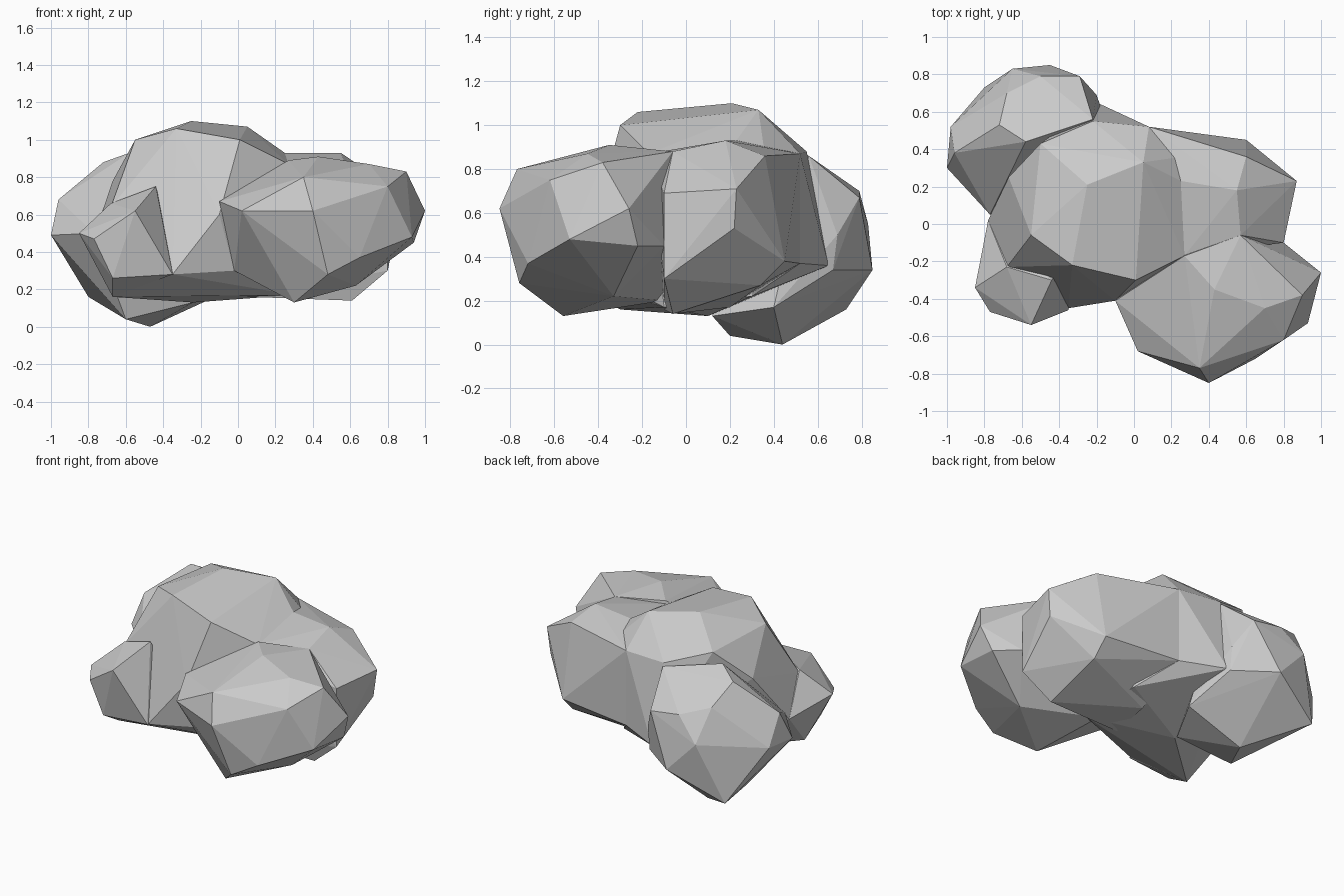
import bpy, bmesh


def lobe(name, corners):
    """One faceted boulder lump: the convex hull of a few corner points."""
    bm = bmesh.new()
    for p in corners:
        bm.verts.new(p)
    bmesh.ops.convex_hull(bm, input=bm.verts[:])
    loose = [v for v in bm.verts if not v.link_faces]
    bmesh.ops.delete(bm, geom=loose, context='VERTS')
    bmesh.ops.recalc_face_normals(bm, faces=bm.faces[:])
    mesh = bpy.data.meshes.new(name)
    bm.to_mesh(mesh)
    bm.free()
    ob = bpy.data.objects.new(name, mesh)
    bpy.context.collection.objects.link(ob)
    return ob


# tall middle lump
rock = lobe("rock", [
    (-.25, .21, 1.1), (.05, .33, 1.07), (.01, -.3, 1.0), (-.33, -.22, 1.06),
    (-.55, -.06, 1.0), (-.5, .43, .98), (-.22, .55, .88), (.08, .52, .87),
    (-.67, .25, .78), (-.78, .02, .45), (-.68, -.23, .64), (-.35, -.45, .28),
    (-.02, -.34, .3), (-.1, -.41, .6), (-.67, -.3, .16), (-.24, .1, .13),
    (.08, .52, .37), (-.2, .57, .65), (-.2, .65, .36), (.25, .23, .93),
    (.26, .36, .86), (.27, -.17, .87), (.3, -.1, .17), (.25, .3, .22)])

# low back-left lump
back_left = lobe("back_left_lump", [
    (-1, .3, .49), (-.98, .52, .5), (-.96, .38, .68), (-.72, .53, .88),
    (-.8, .73, .16), (-.65, .83, .55), (-.45, .85, .34), (-.5, .79, .7),
    (-.29, .79, .67), (-.2, .69, .5), (-.58, .44, .93), (-.22, .56, .86),
    (-.68, .7, .76), (-.47, .44, 0), (-.6, .2, .04), (-.2, .67, .34),
    (-.1, .4, .17), (-.24, .12, .13), (-.77, .05, .5)])

# big front-right lump
front_right = lobe("front_right_lump", [
    (1, -.26, .62), (.93, -.53, .48), (.9, -.38, .83), (.8, -.62, .75),
    (.7, -.45, .87), (.57, -.06, .88), (.27, -.17, .89), (.43, -.35, .91),
    (.35, -.77, .8), (.4, -.85, .62), (.02, -.68, .62), (-.1, -.41, .67),
    (-.02, -.34, .3), (.48, -.76, .28), (.3, -.56, .13), (.65, -.72, .37),
    (.63, -.33, .22), (.94, -.22, .45), (.8, -.1, .45), (.2, -.1, .2)])

# squarish back-right lump
back_right = lobe("back_right_lump", [
    (.57, -.06, .88), (.8, -.1, .69), (.8, -.1, .3), (.87, .23, .71),
    (.85, .22, .53), (.55, .18, .93), (.25, .23, .93), (.27, -.17, .87),
    (.6, .36, .86), (.6, .45, .38), (.08, .52, .87), (.08, .52, .37),
    (.61, -.06, .14), (.6, .34, .27), (.05, -.1, .16), (.1, .2, .17)])

# small front-left lump
front_left = lobe("front_left_lump", [
    (-.85, -.34, .5), (-.77, -.47, .47), (-.55, -.54, .62), (-.44, -.3, .75),
    (-.68, -.23, .66), (-.35, -.46, .28), (-.67, -.47, .26),
    (-.67, -.3, .16), (-.78, .02, .45), (-.3, -.1, .3)])

# fuse the lumps into one rock
lumps = [back_left, front_right, back_right, front_left]
for lump in lumps:
    mod = rock.modifiers.new("fuse", 'BOOLEAN')
    mod.operation = 'UNION'
    mod.solver = 'EXACT'
    mod.object = lump
fused = bpy.data.meshes.new_from_object(
    rock.evaluated_get(bpy.context.evaluated_depsgraph_get()))
rock.modifiers.clear()
rock.data = fused
for lump in lumps:
    bpy.data.objects.remove(lump)
